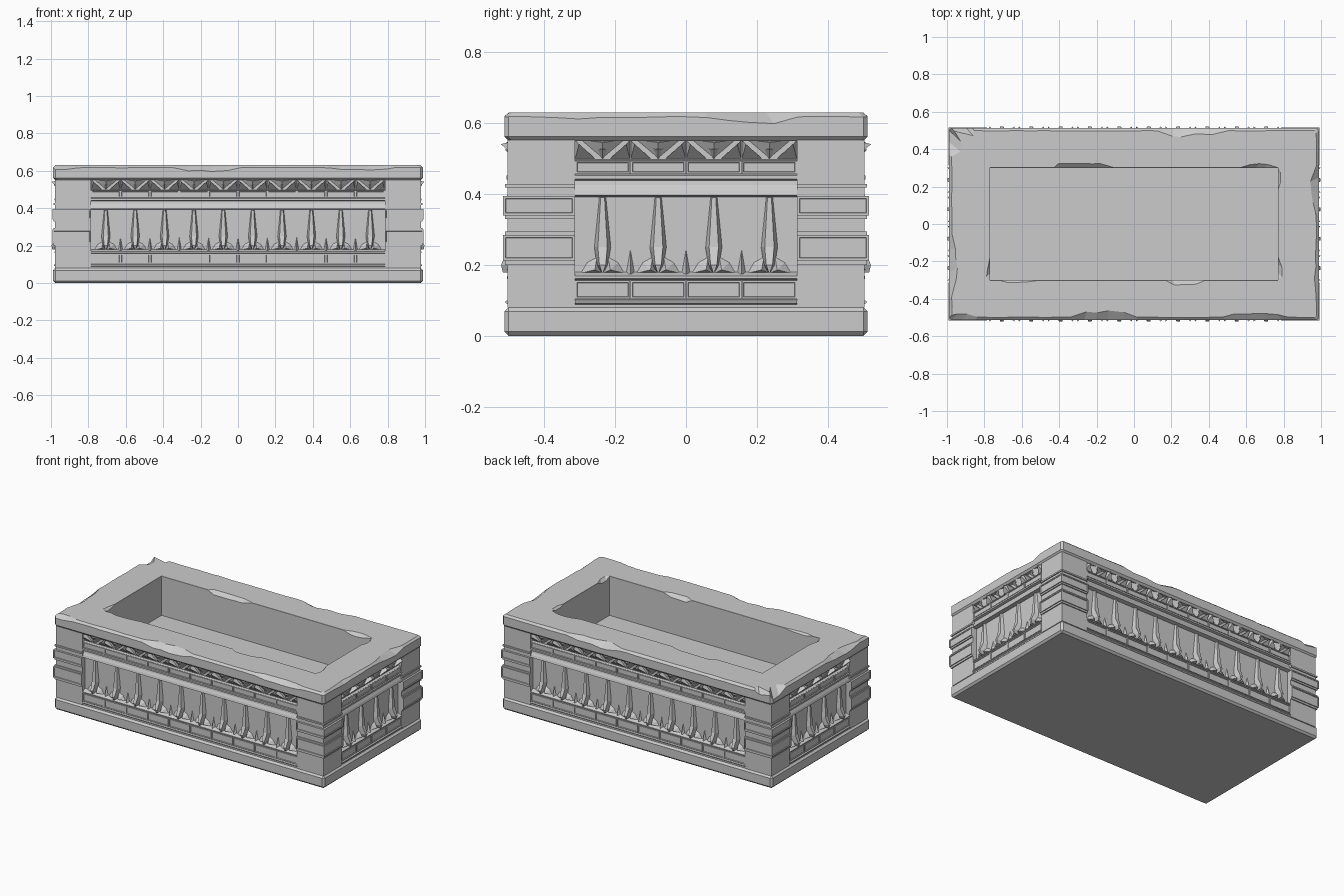
import bpy, bmesh, math, random
from mathutils import Matrix, Vector

random.seed(4)
if "Cube" in bpy.data.objects:
    bpy.data.objects.remove(bpy.data.objects["Cube"])

stone = bpy.data.materials.new("grey stone")
stone.use_nodes = True
COLOUR = (0.6, 0.6, 0.6, 1)
stone.diffuse_color = COLOUR
stone.node_tree.nodes["Principled BSDF"].inputs["Base Color"].default_value = COLOUR

EX, EY = 0.988, 0.513      # outer half sizes
PX, PY = 0.785, 0.314      # half lengths of the carved panels
CX, CY = 0.77, 0.30        # half sizes of the hollow
PITCH = 0.157
TOP, FLOOR = 0.63, 0.37


def finish(bm, name, angle=0):
    bmesh.ops.rotate(bm, verts=bm.verts, cent=(0, 0, 0), matrix=Matrix.Rotation(angle, 3, "Z"))
    bmesh.ops.recalc_face_normals(bm, faces=bm.faces)
    mesh = bpy.data.meshes.new(name)
    bm.to_mesh(mesh)
    bm.free()
    mesh.materials.append(stone)
    ob = bpy.data.objects.new(name, mesh)
    bpy.context.collection.objects.link(ob)
    return ob


def box(bm, lo, hi):
    lo, hi = Vector(lo), Vector(hi)
    m = Matrix.Translation((lo + hi) / 2) @ Matrix.Diagonal((*(hi - lo), 1))
    verts = bmesh.ops.create_cube(bm, size=1, matrix=m)["verts"]
    return list({f for v in verts for f in v.link_faces})


def sink(bm, faces, margin, depth):
    bmesh.ops.inset_individual(bm, faces=faces, thickness=margin, depth=0)
    bmesh.ops.inset_individual(bm, faces=faces, thickness=0.002, depth=-depth)


def loft(bm, rings, closed=True, caps=True):
    rows = [[bm.verts.new(p) for p in r] for r in rings]
    n = len(rows[0])
    for a, b in zip(rows, rows[1:]):
        for i in range(n if closed else n - 1):
            j = (i + 1) % n
            bm.faces.new((a[i], a[j], b[j], b[i]))
    if caps:
        bm.faces.new(rows[0])
        bm.faces.new(rows[-1])
    return rows


def spike(bm, base, tip):
    # pyramid from a base outline to one raised point
    vs = [bm.verts.new(p) for p in base]
    t = bm.verts.new(tip)
    bm.faces.new(vs)
    for a, b in zip(vs, vs[1:] + vs[:1]):
        bm.faces.new((a, b, t))


# Plinth
bm = bmesh.new()
box(bm, (-EX, -EY, 0), (EX, EY, 0.08))
bevel = finish(bm, "plinth").modifiers.new("edge", "BEVEL")
bevel.width, bevel.segments = 0.012, 1

# Corner posts: stacked courses as (bottom, top, offset, sunk panel)
COURSES = [(0.08, 0.20, -0.009, False), (0.20, 0.212, -0.002, False),
           (0.212, 0.285, 0.004, True), (0.285, 0.295, -0.002, False),
           (0.295, 0.33, -0.009, False), (0.33, 0.34, -0.002, False),
           (0.34, 0.395, 0.004, True), (0.395, 0.418, -0.009, False),
           (0.418, 0.428, -0.002, False), (0.428, 0.552, -0.009, False)]
for sx, sname in ((1, "left"), (-1, "right")):
    for sy, yname in ((1, "back"), (-1, "front")):
        bm = bmesh.new()
        for z0, z1, off, panel in COURSES:
            xs = sorted((sx * PX, sx * (EX + off)))
            ys = sorted((sy * PY, sy * (EY + off)))
            faces = box(bm, (xs[0], ys[0], z0), (xs[1], ys[1], z1))
            if panel:
                bmesh.ops.recalc_face_normals(bm, faces=faces)
                outer = [f for f in faces if f.normal.x * sx > 0.9 or f.normal.y * sy > 0.9]
                sink(bm, outer, 0.01, 0.004)
        finish(bm, f"{yname}_{sname}_post")

# Wall section as (outward offset, height)
SECTION = [(-0.012, 0.08), (-0.012, 0.088), (-0.004, 0.092), (-0.004, 0.098), (-0.016, 0.102),
           (-0.016, 0.158), (-0.008, 0.161), (-0.008, 0.168), (-0.035, 0.18), (-0.035, 0.392),
           (-0.008, 0.396), (-0.012, 0.41), (-0.02, 0.425), (-0.022, 0.438),
           (-0.006, 0.442), (-0.006, 0.452), (-0.016, 0.456), (-0.016, 0.495),
           (-0.032, 0.498), (-0.032, 0.553)]


def side(name, angle, edge, half, inner, cells):
    def P(u, out, z):
        return (u, -(edge + out), z)

    # moulded wall
    bm = bmesh.new()
    prof = [(inner + 0.01 - edge, 0.08)] + SECTION + [(inner + 0.01 - edge, 0.553)]
    loft(bm, [[P(u, o, z) for o, z in prof] for u in (-half, half)])
    finish(bm, name + "_wall", angle)

    # two rows of sunk rectangles
    bm = bmesh.new()
    centres = [(i - (cells - 1) / 2) * PITCH for i in range(cells)]
    for u in centres:
        for z0, z1 in ((0.104, 0.156), (0.457, 0.494)):
            faces = box(bm, P(u - 0.0775, -0.009, z0), P(u + 0.0775, -0.03, z1))
            bmesh.ops.recalc_face_normals(bm, faces=faces)
            sink(bm, [f for f in faces if f.normal.y < -0.9], 0.007, 0.004)
    finish(bm, name + "_tablets", angle)

    # upright buds with spreading leaves
    bm = bmesh.new()
    wall = -0.037
    for u in centres:
        rings = []
        for z, w, ridge in ((0.39, 0.01, -0.022), (0.25, 0.024, -0.012),
                            (0.2, 0.016, 0.009), (0.178, 0.003, 0.004)):
            rings.append([P(u - w, wall, z), P(u - w * 0.55, ridge, z),
                          P(u + w * 0.55, ridge, z), P(u + w, wall, z)])
        loft(bm, rings)
        for s in (-1, 1):
            spike(bm, [P(u, wall, 0.176), P(u + s * 0.064, wall, 0.176),
                       P(u + s * 0.045, wall, 0.208), P(u + s * 0.015, wall, 0.225)],
                  P(u + s * 0.022, -0.006, 0.186))
    for u in [c + PITCH / 2 for c in centres[:-1]]:
        spike(bm, [P(u - 0.014, wall, 0.17), P(u + 0.014, wall, 0.17), P(u, wall, 0.25)],
              P(u, -0.016, 0.175))
    finish(bm, name + "_buds", angle)

    # zigzag band of leaves under the rim
    bm = bmesh.new()
    for u in centres:
        spike(bm, [P(u - 0.07, wall, 0.553), P(u, wall, 0.494), P(u + 0.07, wall, 0.553)],
              P(u, -0.005, 0.546))
        spike(bm, [P(u - 0.022, wall, 0.53), P(u, wall, 0.494), P(u + 0.022, wall, 0.53)],
              P(u, -0.002, 0.525))
    for i in range(cells + 1):
        u = (i - cells / 2) * PITCH
        l, r = max(u - 0.062, -half), min(u + 0.062, half)
        for a, b in ((l, u), (u, r)):
            if b - a > 0.01:
                m = (a + b) / 2
                spike(bm, [P(a, wall, 0.496), P(b, wall, 0.496), P(u, wall, 0.552)],
                      P(m * 0.4 + u * 0.6, 0.009, 0.541))
    finish(bm, name + "_leaf_band", angle)


for k, (name, edge, half, inner, cells) in enumerate((
        ("front", EY, PX, CY, 10), ("left", EX, PY, CX, 4),
        ("back", EY, PX, CY, 10), ("right", EX, PY, CX, 4))):
    side(name, k * math.pi / 2, edge, half, inner, cells)


# Rim with chipped edges, hollow walls and floor
def lerp_rect(hx, hy, s, f):
    corners = [(-hx, -hy), (hx, -hy), (hx, hy), (-hx, hy)]
    return Vector(corners[s]).lerp(Vector(corners[(s + 1) % 4]), f)


# chips per side, as (centre, half width, size)
OUTER_CHIPS = [[(0.42, 0.07, 0.035), (0.83, 0.08, 0.025), (0.03, 0.03, 0.03)],
               [(0.68, 0.1, 0.03), (0.2, 0.05, 0.015)],
               [(0.34, 0.07, 0.03), (0.97, 0.03, 0.04)],
               [(0.72, 0.1, 0.03), (0.05, 0.06, 0.05)]]
INNER_CHIPS = [[(0.68, 0.05, 0.025), (0.1, 0.06, 0.012)], [(0.12, 0.08, 0.02), (0.9, 0.08, 0.02)],
               [(0.68, 0.08, 0.022), (0.06, 0.05, 0.02)], [(0.93, 0.08, 0.02)]]


def chip(chips, f):
    return sum(size * random.uniform(0.6, 1.1) for c, w, size in chips if abs(f - c) <= w)


rows = [[] for _ in range(8)]
for s in range(4):
    n = 28 if s % 2 == 0 else 16
    cham = 0.012 / (2 * (EX if s % 2 == 0 else EY))
    for i in range(n + 1):
        f = i / n
        if 0 < i < n:
            f += random.uniform(-0.3, 0.3) / n
        g = min(max(f, cham), 1 - cham)
        c = 0.012 + random.uniform(0, 0.005) + chip(OUTER_CHIPS[s], f)
        ci = 0.001 if i in (0, n) else 0.001 + chip(INNER_CHIPS[s], f)
        ring = [(EX - 0.012, EY - 0.012, g, 0.55), (EX, EY, g, 0.562),
                (EX, EY, g, TOP - 0.004 - 0.6 * c), (EX - c, EY - c, g, TOP),
                (CX + ci, CY + ci, f, TOP), (CX, CY, f, TOP - 0.9 * ci),
                (CX, CY, f, FLOOR)]
        for row, (hx, hy, t, z) in zip(rows, ring):
            row.append((*lerp_rect(hx, hy, s, t), z))
        rows[7].append((*lerp_rect(CX, CY, s, f), 0.55))
bm = bmesh.new()
made = loft(bm, rows[:7], caps=False)
bm.faces.new(made[6])
under = [bm.verts.new(p) for p in rows[7]]
for i in range(len(under)):
    j = (i + 1) % len(under)
    bm.faces.new((made[0][i], made[0][j], under[j], under[i]))
bmesh.ops.remove_doubles(bm, verts=bm.verts, dist=0.0001)
finish(bm, "rim_and_basin")
